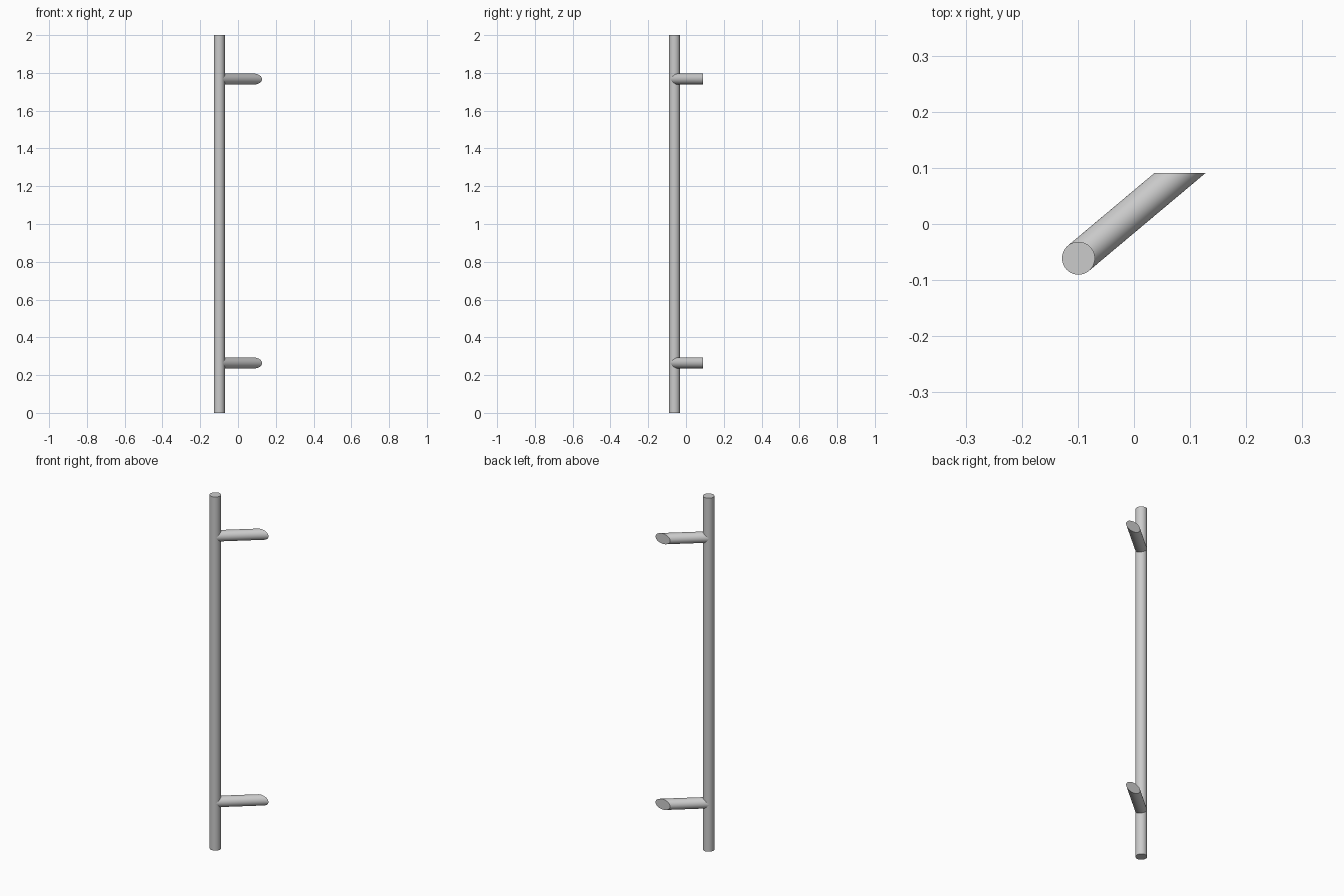
import bpy, bmesh, math
from mathutils import Vector, Matrix

if "Cube" in bpy.data.objects:
    bpy.data.objects.remove(bpy.data.objects["Cube"])

R = 0.0293                      # bar and post radius
BAR = Vector((-0.099, -0.061))  # bar axis in plan
WALL_Y = 0.0905                 # plane where the posts are cut
ANGLE = math.radians(40)        # post direction in plan
SEGMENTS = 64


def cylinder(name, depth, matrix, cut_y=None):
    """Capped cylinder; optionally stretch its far end onto the plane y = cut_y."""
    bm = bmesh.new()
    bmesh.ops.create_cone(bm, cap_ends=True, segments=SEGMENTS,
                          radius1=R, radius2=R, depth=depth)
    far = [v for v in bm.verts if v.co.z > 0]
    bmesh.ops.translate(bm, verts=bm.verts, vec=(0, 0, depth / 2))
    bmesh.ops.transform(bm, matrix=matrix, verts=bm.verts)
    if cut_y is not None:
        axis = matrix.to_3x3() @ Vector((0, 0, 1))
        for v in far:
            v.co += axis * ((cut_y - v.co.y) / axis.y)
    mesh = bpy.data.meshes.new(name)
    bm.to_mesh(mesh)
    bm.free()
    obj = bpy.data.objects.new(name, mesh)
    bpy.context.collection.objects.link(obj)
    bpy.ops.object.select_all(action='DESELECT')
    obj.select_set(True)
    bpy.context.view_layer.objects.active = obj
    bpy.ops.object.shade_smooth_by_angle(angle=math.radians(30))
    return obj


# Upright grip bar
cylinder("grip_bar", 2.0, Matrix.Translation((BAR.x, BAR.y, 0)))

# Angled mounting posts, cut flush with the door face
turn = Matrix.Rotation(ANGLE, 4, 'Z') @ Matrix.Rotation(math.pi / 2, 4, 'Y')
for name, z in (("lower_post", 0.264), ("upper_post", 1.767)):
    cylinder(name, 0.2, Matrix.Translation((BAR.x, BAR.y, z)) @ turn, WALL_Y)
